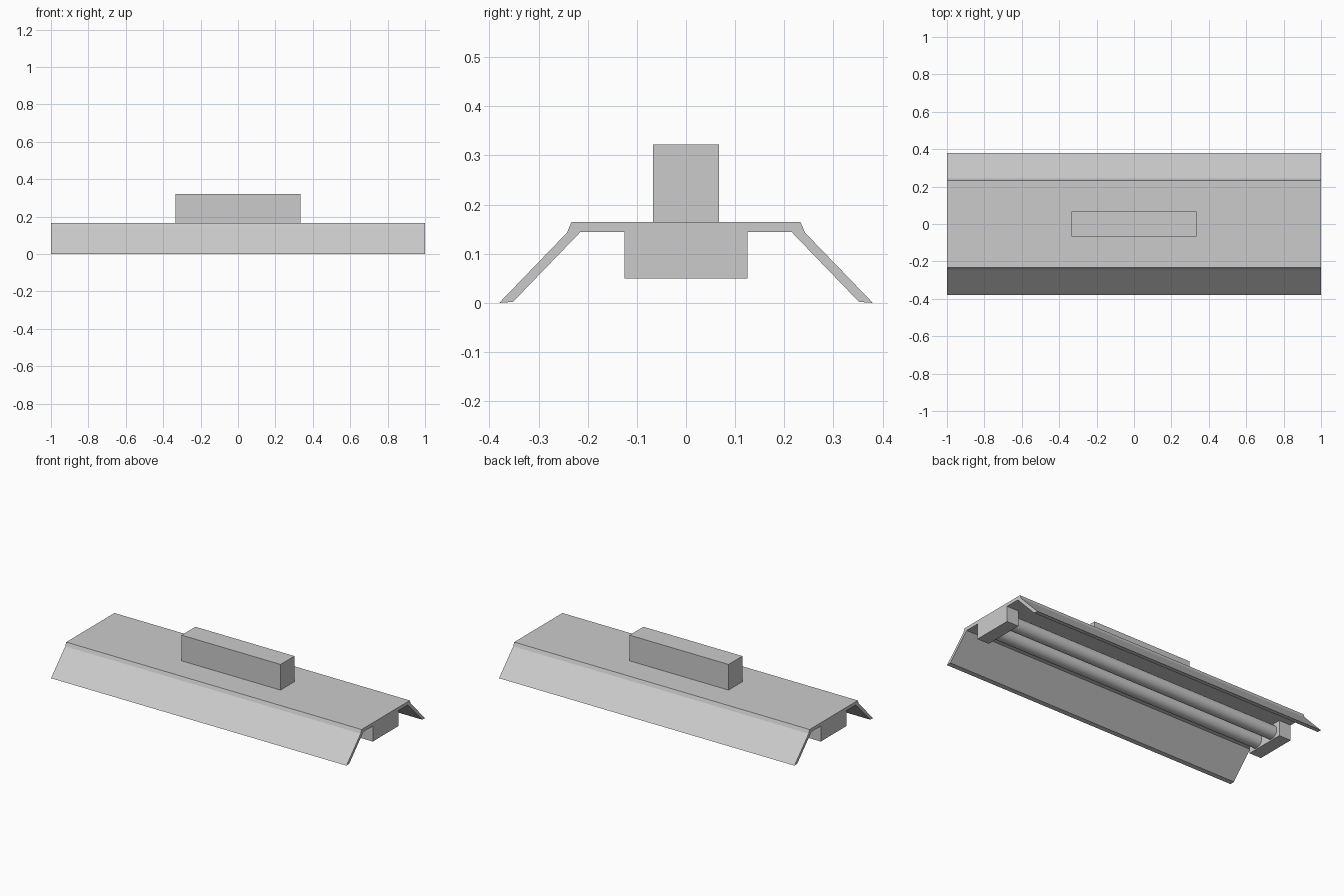
import bpy
import math

if "Cube" in bpy.data.objects:
    bpy.data.objects.remove(bpy.data.objects["Cube"], do_unlink=True)

# Single painted-metal grey
grey = bpy.data.materials.new("light_grey")
grey.use_nodes = True
colour = (0.6, 0.6, 0.6, 1)
grey.diffuse_color = colour
grey.node_tree.nodes["Principled BSDF"].inputs["Base Color"].default_value = colour


def box(name, low, high):
    """Box spanning two opposite corners."""
    centre = [(a + b) / 2 for a, b in zip(low, high)]
    bpy.ops.mesh.primitive_cube_add(size=1, location=centre)
    obj = bpy.context.object
    obj.name = name
    obj.scale = [b - a for a, b in zip(low, high)]
    bpy.ops.object.transform_apply(location=False, rotation=False, scale=True)
    obj.data.materials.append(grey)
    return obj


def extrude_along_x(name, profile, half_length):
    """Solid bar with a (y, z) cross-section."""
    n = len(profile)
    verts = [(x, y, z) for x in (-half_length, half_length) for y, z in profile]
    faces = [tuple(reversed(range(n))), tuple(range(n, 2 * n))]
    faces += [(i, (i + 1) % n, n + (i + 1) % n, n + i) for i in range(n)]
    mesh = bpy.data.meshes.new(name)
    mesh.from_pydata(verts, [], faces)
    mesh.materials.append(grey)
    obj = bpy.data.objects.new(name, mesh)
    bpy.context.collection.objects.link(obj)
    return obj


# Folded reflector: half profile mirrored, listed counter-clockwise from +x
half = [(0.215, 0.144), (0.352, 0.002), (0.38, 0), (0.242, 0.143), (0.233, 0.165)]
profile = half + [(-y, z) for y, z in reversed(half)]
extrude_along_x("reflector", profile, 1)

# Ballast housing on top
box("ballast_housing", (-0.335, -0.067, 0.165), (0.335, 0.067, 0.322))

# Lamp holders flush with both ends
for side, sign in (("right", -1), ("left", 1)):
    xs = sorted((sign * 0.92, sign))
    box(side + "_lamp_holder", (xs[0], -0.125, 0.05), (xs[1], 0.125, 0.145))

# Pair of fluorescent tubes
for side, sign in (("front", -1), ("back", 1)):
    bpy.ops.mesh.primitive_cylinder_add(
        vertices=32, radius=0.04, depth=1.86,
        location=(0, sign * 0.063, 0.097), rotation=(0, math.pi / 2, 0))
    tube = bpy.context.object
    tube.name = side + "_tube"
    tube.data.materials.append(grey)
    bpy.ops.object.shade_smooth_by_angle()
